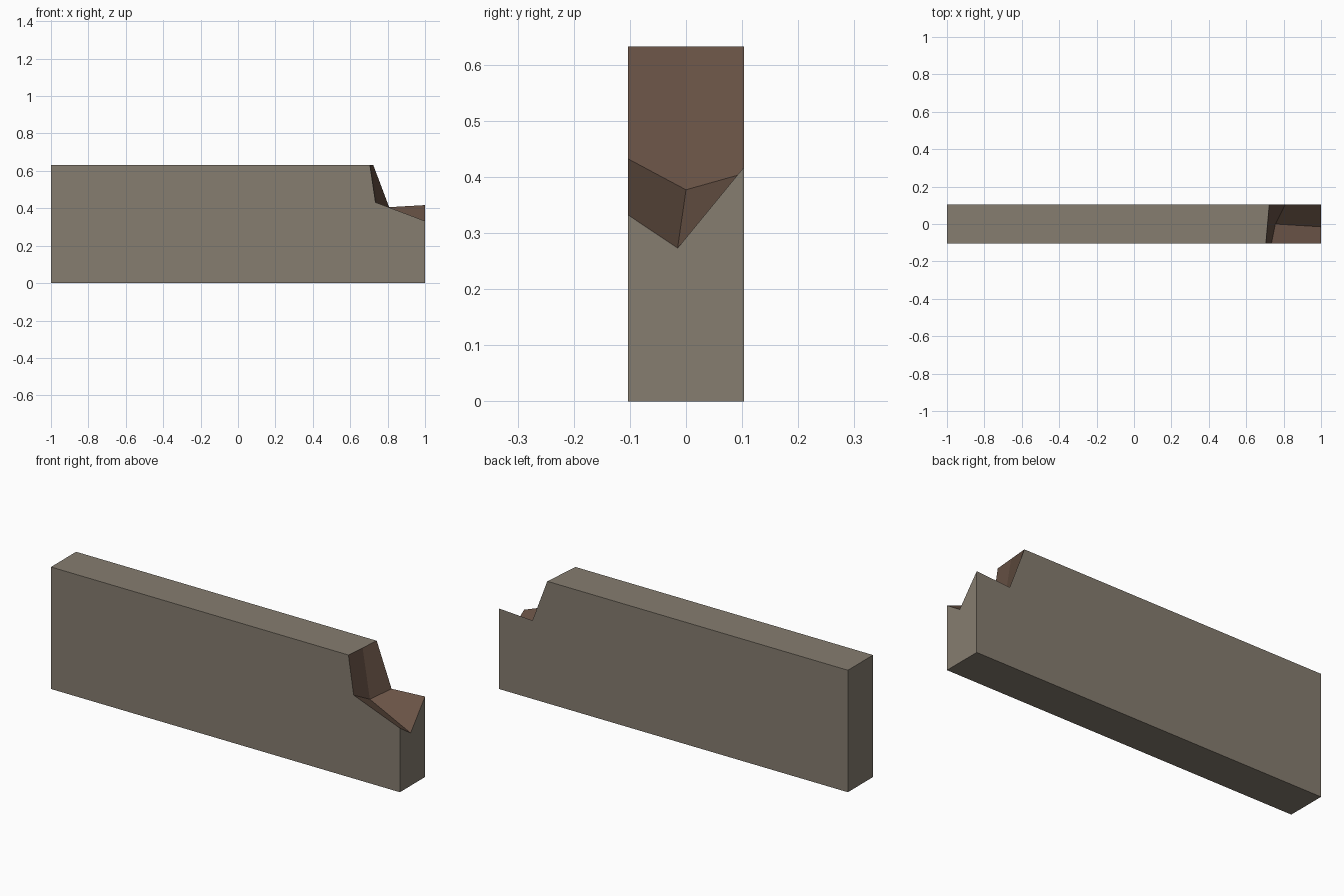
import bpy, bmesh

if "Cube" in bpy.data.objects:
    bpy.data.objects.remove(bpy.data.objects["Cube"])

HALF, TOP = 0.103, 0.632


def material(name, rgb):
    m = bpy.data.materials.new(name)
    m.diffuse_color = [(c / 255 / 1.0 + 0.055) ** 2.4 / 1.055 ** 2.4 for c in rgb] + [1]
    m.use_nodes = True
    m.node_tree.nodes["Principled BSDF"].inputs["Base Color"].default_value = m.diffuse_color
    return m


# Three slices through the thickness: y, top edge x, notch corner (x, z), end lip (y, z)
slices = [
    (-HALF, 0.705, (0.735, 0.432), (-HALF, 0.332)),
    (0.0, 0.714, (0.756, 0.377), (-0.015, 0.273)),
    (HALF, 0.723, (0.808, 0.406), (HALF, 0.417)),
]

bm = bmesh.new()
rings = []
for y, top_x, (cx, cz), (lip_y, lip_z) in slices:
    pts = [(-1, y, TOP), (-1, y, 0), (1, y, 0), (1, lip_y, lip_z), (cx, y, cz), (top_x, y, TOP)]
    rings.append([bm.verts.new(p) for p in pts])

# Skin between the slices; the notch floor and wall get the broken colour
for a, b in zip(rings, rings[1:]):
    for i in range(6):
        j = (i + 1) % 6
        face = bm.faces.new((a[i], a[j], b[j], b[i]))
        face.material_index = 1 if i in (3, 4) else 0

# Front and back sides
bm.faces.new(rings[0])
bm.faces.new(rings[-1][::-1])
bmesh.ops.recalc_face_normals(bm, faces=bm.faces)

mesh = bpy.data.meshes.new("chipped_slab")
bm.to_mesh(mesh)
bm.free()
mesh.materials.append(material("warm grey stone", (134, 125, 112)))
mesh.materials.append(material("brown broken stone", (104, 82, 69)))
slab = bpy.data.objects.new("chipped_slab", mesh)
bpy.context.collection.objects.link(slab)
